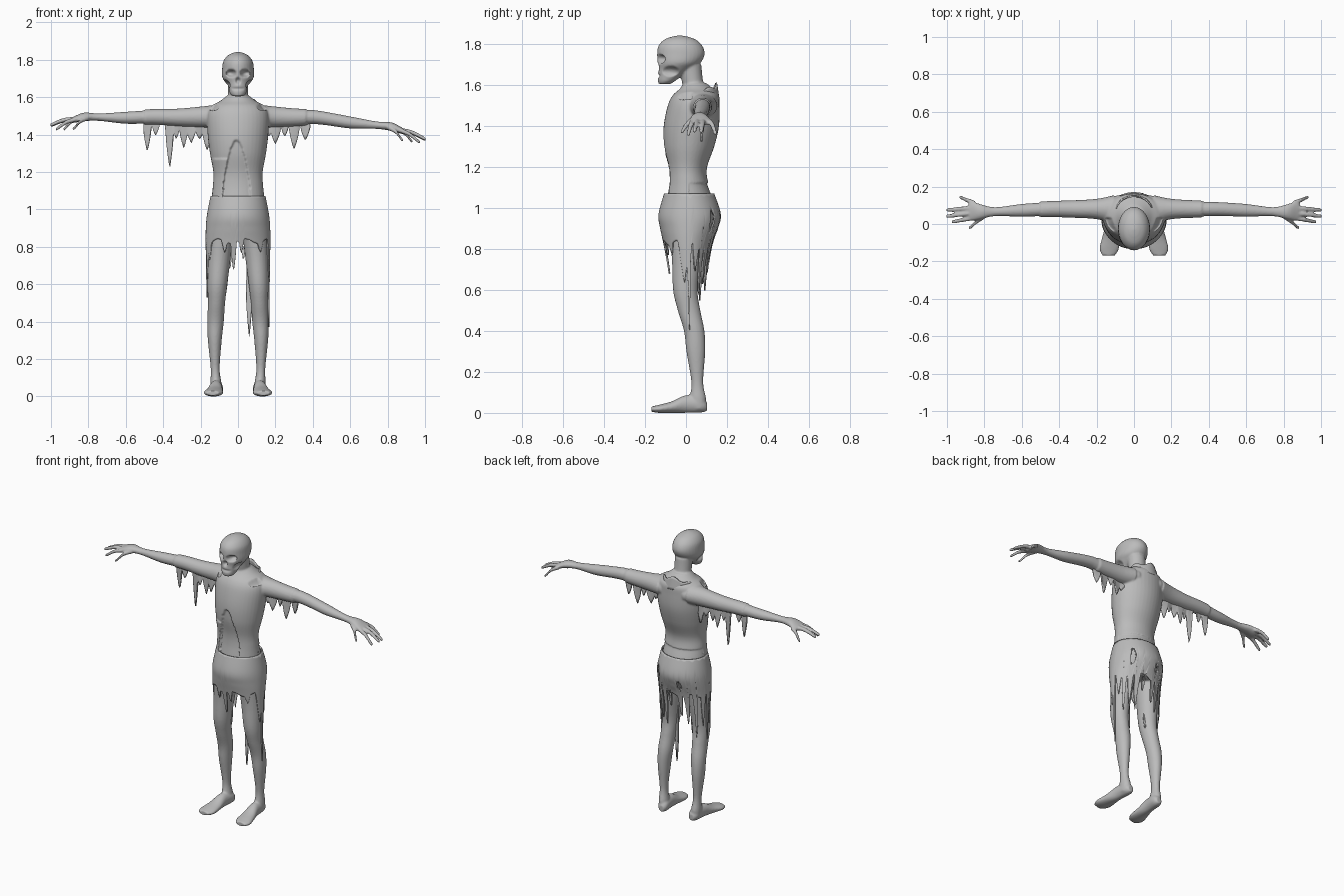
import bpy, bmesh
from math import sin, cos, pi, radians, sqrt

cube = bpy.data.objects.get("Cube")
if cube:
    bpy.data.objects.remove(cube)

grey = bpy.data.materials.new("plain_grey")
grey.use_nodes = True
grey.diffuse_color = (0.5, 0.5, 0.5, 1)
for node in grey.node_tree.nodes:
    if node.type == 'BSDF_PRINCIPLED':
        node.inputs["Base Color"].default_value = (0.5, 0.5, 0.5, 1)


def spline(rows, steps=6):
    """Smooth curve through rows of equal length."""
    out = []
    for i in range(len(rows) - 1):
        a, b, c, d = (rows[max(i - 1, 0)], rows[i], rows[i + 1],
                      rows[min(i + 2, len(rows) - 1)])
        for s in range(steps):
            t = s / steps
            out.append([0.5 * (2 * q + (r - p) * t + (2 * p - 5 * q + 4 * r - w) * t * t
                               + (3 * q - p - 3 * r + w) * t ** 3)
                        for p, q, r, w in zip(a, b, c, d)])
    return out + [list(rows[-1])]


def loft(bm, rows, axis, n=24):
    """Closed tube of elliptical rings (x, y, z, radius_a, radius_b)."""
    rings = []
    for x, y, z, ra, rb in rows:
        ring = []
        for i in range(n):
            u, v = ra * cos(2 * pi * i / n), rb * sin(2 * pi * i / n)
            off = {'x': (0, u, v), 'y': (u, 0, v), 'z': (u, v, 0)}[axis]
            ring.append(bm.verts.new((x + off[0], y + off[1], z + off[2])))
        rings.append(ring)
    for r, s in zip(rings, rings[1:]):
        for i in range(n):
            j = (i + 1) % n
            bm.faces.new((r[i], r[j], s[j], s[i]))
    bm.faces.new(rings[0][::-1])
    bm.faces.new(rings[-1])


def add_object(name, bm):
    bmesh.ops.recalc_face_normals(bm, faces=bm.faces)
    mesh = bpy.data.meshes.new(name)
    bm.to_mesh(mesh)
    bm.free()
    mesh.materials.append(grey)
    obj = bpy.data.objects.new(name, mesh)
    bpy.context.collection.objects.link(obj)
    return obj


def rag(u, teeth):
    """Length of torn cloth hanging at position u."""
    best = 0
    for centre, width, length in teeth:
        d = abs((u - centre + 180) % 360 - 180) / width
        if d < 1:
            best = max(best, length * (1 - d) ** 0.6)
    return best


def sheet(name, point, columns, rows, keep=lambda c: True, closed=False):
    """Thin cloth from a function of column and row, with holes."""
    bm = bmesh.new()
    grid = [[bm.verts.new(point(i / columns, j / rows)) for j in range(rows + 1)]
            for i in range(columns if closed else columns + 1)]
    for i in range(columns):
        a, b = grid[i], grid[(i + 1) % len(grid)]
        for j in range(rows):
            f = bm.faces.new((a[j], b[j], b[j + 1], a[j + 1]))
            if not keep(f.calc_center_median()):
                bm.faces.remove(f)
    obj = add_object(name, bm)
    solid = obj.modifiers.new("thickness", 'SOLIDIFY')
    solid.thickness = 0.008
    solid.offset = 0
    bpy.ops.object.select_all(action='DESELECT')
    obj.select_set(True)
    bpy.context.view_layer.objects.active = obj
    bpy.ops.object.shade_smooth_by_angle(angle=radians(50))
    return obj


bm = bmesh.new()

# Torso, neck and skull
loft(bm, spline([
    (0, .01, .85, .135, .085), (0, .015, .97, .145, .13), (0, .015, 1.05, .142, .12),
    (0, .007, 1.13, .134, .1), (0, .005, 1.2, .132, .098), (0, .014, 1.3, .15, .124),
    (0, .026, 1.4, .162, .135), (0, .037, 1.5, .165, .126), (0, .047, 1.55, .145, .112),
    (0, .05, 1.58, .095, .082), (0, .045, 1.61, .057, .055)]), 'z', 40)
loft(bm, spline([(0, .06, 1.52, .06, .06), (0, .035, 1.6, .053, .052),
                 (0, .02, 1.7, .055, .055)]), 'z')
loft(bm, spline([
    (0, -.105, 1.605, .028, .028), (0, -.095, 1.62, .043, .042), (0, -.075, 1.65, .054, .062),
    (0, -.05, 1.68, .07, .085), (0, -.033, 1.71, .085, .105), (0, -.025, 1.75, .085, .116),
    (0, -.027, 1.79, .079, .108), (0, -.029, 1.82, .058, .08), (0, -.03, 1.836, .03, .04),
    (0, -.03, 1.842, .006, .008)]), 'z', 32)

LEG = spline([
    (.085, .005, .93, .07, .09), (.1, .003, .75, .062, .072), (.11, -.003, .6, .053, .06),
    (.115, .015, .5, .046, .055), (.12, .04, .4, .044, .05), (.124, .048, .3, .037, .046),
    (.122, .055, .15, .024, .029), (.118, .058, .07, .03, .04), (.116, .058, .02, .03, .036)])
FOOT = spline([
    (.11, .103, .03, .018, .02), (.112, .075, .04, .033, .038), (.118, 0, .043, .034, .043),
    (.125, -.07, .028, .045, .028), (.132, -.13, .02, .052, .02), (.136, -.168, .018, .035, .013)])
ARM = spline([
    (.08, .075, 1.5, .08, .058), (.19, .08, 1.495, .05, .05), (.32, .08, 1.492, .041, .041),
    (.45, .08, 1.495, .037, .036), (.6, .073, 1.49, .034, .032), (.74, .066, 1.493, .024, .02),
    (.82, .066, 1.495, .04, .023), (.87, .07, 1.482, .053, .018), (.885, .07, 1.478, .045, .014)])
FINGERS = [(.112, .935, .142, 1.43), (.087, 1.003, .075, 1.448),
           (.06, 1.005, .042, 1.45), (.034, .975, .012, 1.43)]


def finger(x0, y0, z0, x1, y1, z1):
    return spline([(x0, y0, z0, .013, .013),
                   ((x0 + x1) / 2, (y0 + y1) / 2, (z0 + z1) / 2 + .012, .012, .012),
                   (x1 - .01, y1, z1 + .004, .01, .01), (x1, y1, z1, .006, .006)])


for side in (-1, 1):
    # Legs and feet
    flip = lambda rows: [(side * r[0], *r[1:]) for r in rows]
    loft(bm, flip(LEG), 'z')
    loft(bm, flip(FOOT), 'y')

    # Arms, the left one hanging lower, with sleeves and hands
    def posed(rows, grow=0):
        tilt = .125 if side > 0 else 0
        return flip([(x, y, z - tilt * max(0, x - .4), a + grow, b + grow)
                     for x, y, z, a, b in rows])
    loft(bm, posed(ARM), 'x')
    cuff = .38 if side > 0 else .5
    loft(bm, posed([r for r in ARM if .1 < r[0] < cuff], .006), 'x')
    for y0, x1, y1, z1 in FINGERS:
        loft(bm, posed(finger(.85, y0, 1.483, x1, y1, z1)), 'x', 12)
    loft(bm, posed(finger(.8, .04, 1.488, .885, -.018, 1.43)), 'x', 12)

# Fuse the parts into one skin
body = add_object("body", bm)
fuse = body.modifiers.new("fuse", 'REMESH')
fuse.mode = 'VOXEL'
fuse.voxel_size = 0.006
graph = bpy.context.evaluated_depsgraph_get()
fused = bpy.data.meshes.new_from_object(body.evaluated_get(graph))
body.modifiers.clear()
body.data = fused


def dent(u, v, cu, cv, ru, rv):
    return max(0, 1 - ((u - cu) / ru) ** 2 - ((v - cv) / rv) ** 2) ** 0.7


# Sockets, nose, mouth and cheeks, then the torn shirt front
FACE = [(.037, 1.728, .026, .021, .04), (-.037, 1.728, .026, .021, .04),
        (0, 1.688, .013, .018, .022), (0, 1.645, .038, .007, .01)]
for vert in fused.vertices:
    p = vert.co
    x, y, z = p
    if z > 1.6 and abs(x) < .1:
        if y < -.05:
            p.y += sum(f[4] * dent(x, z, *f[:4]) for f in FACE)
        p.x *= 1 - .35 * dent(y, z, -.075, 1.668, .04, .024)
    elif y < 0 and 1 < z < 1.37 and abs(x) < .17:
        edge = .072 * sqrt(min(1, (1.37 - z) / .25))
        if abs(x + .008) < edge:
            p.y += .014
        elif -.165 < x < 0 and z < 1.27:
            p.y -= .008
    elif y > .02 and z < 1.12 and z > .95 and abs(x) < .17:
        p.y -= .008
    if y < .03 and 1.5 < z < 1.6:
        p.z -= .02 * dent(abs(x), z, .135, 1.55, .035, .018)
fused.shade_smooth()
soften = body.modifiers.new("soften", 'SMOOTH')
soften.factor = 0.5
soften.iterations = 3
if not fused.materials:
    fused.materials.append(grey)

# Ragged skirt around the hips
SKIRT = spline([
    (.015, 1.08, .141, .115), (.018, .97, .162, .148), (.015, .9, .168, .137),
    (.01, .82, .169, .115), (.012, .65, .166, .09), (.015, .33, .163, .07)], 8)
HEM = [(-75, 8, .22), (-62, 6, .1), (-25, 5, .06), (-8, 5, .16), (6, 4, .08), (45, 6, .05),
       (78, 11, .2), (92, 5, .46), (110, 8, .15), (125, 6, .28), (140, 6, .2),
       (155, 6, .24), (170, 5, .12), (-92, 6, .32), (-110, 7, .2), (-130, 6, .3),
       (-150, 6, .22), (-165, 5, .15)]


def skirt_point(u, v):
    a = 360 * u
    low = .83 + .012 * sin(radians(a * 7)) - rag(a, HEM)
    z = 1.07 + v * (low - 1.07)
    for p, q in zip(SKIRT, SKIRT[1:]):
        if q[1] <= z:
            break
    t = (z - p[1]) / (q[1] - p[1])
    cy, _, rx, ry = [m + (n - m) * t for m, n in zip(p, q)]
    return rx * sin(radians(a)), cy - ry * cos(radians(a)), z


def skirt_keep(c):
    holes = [(.11, .94, .012, .05), (-.05, .9, .014, .03), (.03, .82, .012, .02)]
    return c.y < .05 or not any(dent(c.x, c.z, *h) for h in holes)


sheet("ragged_skirt", skirt_point, 160, 26, skirt_keep, True)


# Torn cloth hanging from the sleeves and inside the legs
def curtain(name, x0, x1, y, top, base, teeth):
    def point(u, v):
        x = x0 + u * (x1 - x0)
        low = base - rag(x, teeth)
        return x, y + .006 * sin(60 * x) * v, top + v * (low - top)
    sheet(name, point, max(8, int(abs(x1 - x0) * 220)), 5)


curtain("right_sleeve_rags", -.505, -.14, .08, 1.49, 1.455,
        [(-.485, .022, .145), (-.44, .02, .06), (-.365, .022, .235), (-.33, .02, .08),
         (-.29, .025, .13), (-.25, .03, .1), (-.205, .03, .08), (-.165, .03, .14)])
curtain("left_sleeve_rags", .14, .385, .08, 1.49, 1.45,
        [(.165, .03, .06), (.2, .03, .1), (.25, .02, .06), (.3, .028, .13), (.36, .026, .08)])
curtain("left_leg_rag", .045, .075, .01, .78, .56, [(.06, .016, .24)])
curtain("right_leg_rag", -.08, -.055, .02, .78, .66, [(-.066, .013, .12)])

# Raised torn collar behind the neck
sheet("collar",
      lambda u, v: (.1 * sin(pi * (u - .5)), .06 + (.1 - .012 * v) * cos(pi * (u - .5)),
                    1.53 + v * (.07 + .012 * sin(u * 17)) * (.4 + .6 * sin(pi * u))),
      32, 5)
